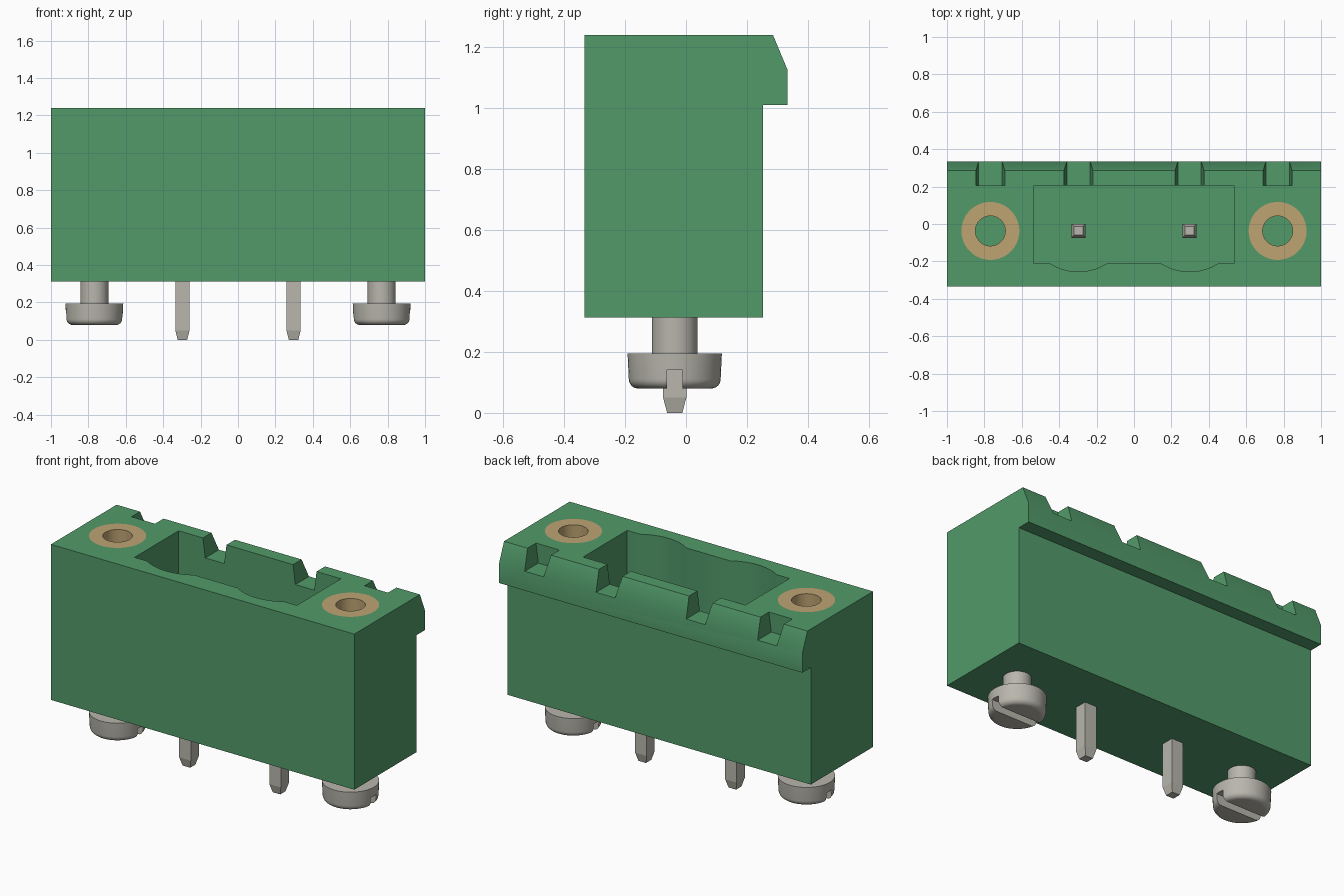
import bpy, bmesh, math
from mathutils import Vector

if "Cube" in bpy.data.objects:
    bpy.data.objects.remove(bpy.data.objects["Cube"], do_unlink=True)


def material(name, rgb):
    m = bpy.data.materials.new(name)
    m.use_nodes = True
    m.diffuse_color = (*rgb, 1)
    bsdf = next(n for n in m.node_tree.nodes if n.type == 'BSDF_PRINCIPLED')
    bsdf.inputs["Base Color"].default_value = (*rgb, 1)
    return m


GREEN = material("green plastic", (0.084, 0.323, 0.144))
METAL = material("grey metal", (0.48, 0.468, 0.413))
BRASS = material("brass", (0.515, 0.366, 0.171))


def finish(bm, name, mat):
    bmesh.ops.recalc_face_normals(bm, faces=bm.faces)
    mesh = bpy.data.meshes.new(name)
    bm.to_mesh(mesh)
    bm.free()
    mesh.materials.append(mat)
    ob = bpy.data.objects.new(name, mesh)
    bpy.context.collection.objects.link(ob)
    return ob


def activate(ob):
    bpy.ops.object.select_all(action='DESELECT')
    ob.select_set(True)
    bpy.context.view_layer.objects.active = ob


def smooth(ob):
    activate(ob)
    bpy.ops.object.shade_smooth_by_angle(angle=math.radians(35))


def prism(name, outline, push, mat=GREEN):
    """Extrude a flat outline along a vector."""
    bm = bmesh.new()
    face = bm.faces.new([bm.verts.new(p) for p in outline])
    new = bmesh.ops.extrude_face_region(bm, geom=[face], use_keep_orig=True)["geom"]
    bmesh.ops.translate(bm, vec=Vector(push),
                        verts=[v for v in new if isinstance(v, bmesh.types.BMVert)])
    return finish(bm, name, mat)


def lathe(name, profile, x, y, mat, sides=48, closed=False):
    """Revolve (radius, z) points about a vertical axis."""
    bm = bmesh.new()
    rings = []
    for r, z in profile:
        angles = [2 * math.pi * (i + 0.5) / sides for i in range(sides)]
        rings.append([bm.verts.new((x + r * math.cos(a), y + r * math.sin(a), z))
                      for a in angles])
    pairs = list(zip(rings, rings[1:]))
    if closed:
        pairs.append((rings[-1], rings[0]))
    else:
        bm.faces.new(rings[0])
        bm.faces.new(rings[-1])
    for a, b in pairs:
        for i in range(sides):
            j = (i + 1) % sides
            bm.faces.new((a[i], a[j], b[j], b[i]))
    return finish(bm, name, mat)


def cut(target, cutter):
    cutter.hide_render = True
    mod = target.modifiers.new("cut", 'BOOLEAN')
    mod.operation = 'DIFFERENCE'
    mod.solver = 'EXACT'
    mod.object = cutter
    activate(target)
    bpy.ops.object.modifier_apply(modifier=mod.name)
    bpy.data.objects.remove(cutter, do_unlink=True)


TOP, BASE, FLOOR = 1.24, 0.313, 0.48
PIN_X, SCREW_X, AXIS_Y = 0.297, 0.768, -0.037
BUSH_Z = 0.75

# Housing with overhanging, chamfered rear lip
side = [(-0.333, BASE), (0.253, BASE), (0.253, 1.01), (0.333, 1.01),
        (0.333, 1.125), (0.285, TOP), (-0.333, TOP)]
housing = prism("housing", [(-1, y, z) for y, z in side], (2, 0, 0))

# Plug pocket with two shallow bulges in its front wall
front, half, sag = -0.21, 0.153, 0.045
radius = (half ** 2 + sag ** 2) / (2 * sag)
spread = math.asin(half / radius)
outline = [(0.535, 0.205), (-0.535, 0.205), (-0.535, front)]
for cx in (-PIN_X, PIN_X):
    for i in range(17):
        a = spread * (i / 8 - 1)
        outline.append((cx + radius * math.sin(a),
                        front - sag + radius * (1 - math.cos(a))))
outline.append((0.535, front))
cut(housing, prism("pocket_cutter", [(x, y, FLOOR) for x, y in outline], (0, 0, 1)))

# Tapered notches through the lip
for cx, start in ((-SCREW_X, 0.205), (-PIN_X, 0.15), (PIN_X, 0.15), (SCREW_X, 0.205)):
    low, high, rise = 0.0625, 0.0775, TOP - 1.125
    wide = low + (high - low) * 2
    section = [(cx - low, start, 1.125), (cx + low, start, 1.125),
               (cx + wide, start, 1.125 + rise * 2), (cx - wide, start, 1.125 + rise * 2)]
    cut(housing, prism("notch_cutter", section, (0, 0.4, 0)))

for s, label in ((-1, "right"), (1, "left")):
    x = s * SCREW_X
    # Brass threaded bush set flush in the top
    cut(housing, lathe("bush_cutter", [(0.155, BUSH_Z), (0.155, 1.4)], x, AXIS_Y, GREEN))
    bush = [(0.08, BUSH_Z), (0.155, BUSH_Z), (0.155, TOP), (0.08, TOP)]
    smooth(lathe(label + "_bush", bush, x, AXIS_Y, BRASS, closed=True))

    # Slotted mounting screw below
    fillet = [(0.12 + 0.031 * math.sin(a), 0.111 - 0.031 * math.cos(a))
              for a in (math.pi / 2 * i / 6 for i in range(7))]
    screw = lathe(label + "_screw", fillet + [(0.155, 0.195), (0.075, 0.195),
                  (0.075, BASE + 0.01)], x, AXIS_Y, METAL)
    slot = [(x - 0.3, AXIS_Y + dy, z) for dy, z in
            ((-0.025, 0), (0.025, 0), (0.025, 0.14), (-0.025, 0.14))]
    cut(screw, prism("slot_cutter", slot, (0.6, 0, 0), METAL))
    smooth(screw)

    # Square contact pin with tapered ends
    pin = [(0.025, 0), (0.038, 0.05), (0.038, 1.05), (0.023, 1.09)]
    lathe(label + "_pin", [(h * math.sqrt(2), z) for h, z in pin],
          s * PIN_X, AXIS_Y, METAL, sides=4)

smooth(housing)
